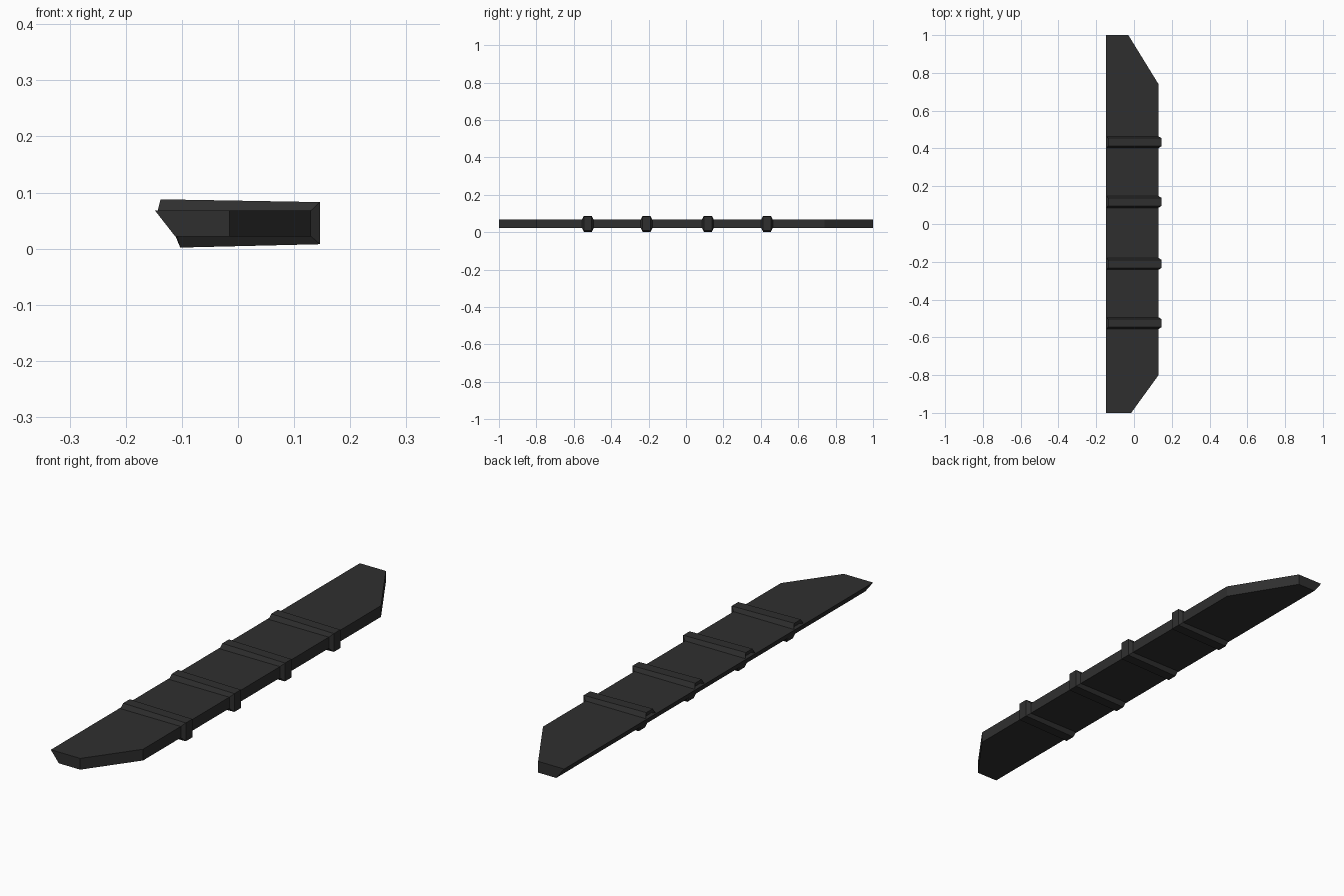
import bpy
import bmesh

cube = bpy.data.objects.get("Cube")
if cube:
    bpy.data.objects.remove(cube, do_unlink=True)

# Single dark material
dark = bpy.data.materials.new("dark_grey")
dark.use_nodes = True
colour = (0.028, 0.028, 0.028, 1)
dark.diffuse_color = colour
dark.node_tree.nodes["Principled BSDF"].inputs["Base Color"].default_value = colour


def loft(name, rings):
    """Skin a list of equal-length point rings and cap both ends."""
    bm = bmesh.new()
    loops = [[bm.verts.new(p) for p in ring] for ring in rings]
    count = len(loops[0])
    for a, b in zip(loops, loops[1:]):
        for i in range(count):
            j = (i + 1) % count
            bm.faces.new((a[i], a[j], b[j], b[i]))
    bm.faces.new(loops[0])
    bm.faces.new(loops[-1])
    bmesh.ops.recalc_face_normals(bm, faces=bm.faces)
    mesh = bpy.data.meshes.new(name)
    bm.to_mesh(mesh)
    bm.free()
    mesh.materials.append(dark)
    obj = bpy.data.objects.new(name, mesh)
    bpy.context.collection.objects.link(obj)
    return obj


# Long slab: clipped corners on the left side, undercut edge on the right side
LOW, HIGH = 0.022, 0.068


def outline(edge, z):
    return [(edge, -1, z), (-0.015, -1, z), (0.13, -0.8, z),
            (0.13, 0.74, z), (-0.03, 1, z), (edge, 1, z)]


loft("slab", [outline(-0.112, LOW), outline(-0.148, HIGH)])

# Raised bands wrapping the slab, tapering to a narrower outer face
base = [(-0.143, HIGH), (0.13, HIGH), (0.13, LOW), (-0.108, LOW)]
outer = [(-0.138, 0.088), (0.146, 0.083), (0.146, 0.008), (-0.103, 0.002)]
section = [(base, -0.031), (outer, -0.021), (outer, 0.021), (base, 0.031)]

for n, centre in enumerate((-0.525, -0.211, 0.117, 0.433), 1):
    loft(f"band_{n}", [[(x, centre + dy, z) for x, z in profile]
                       for profile, dy in section])
